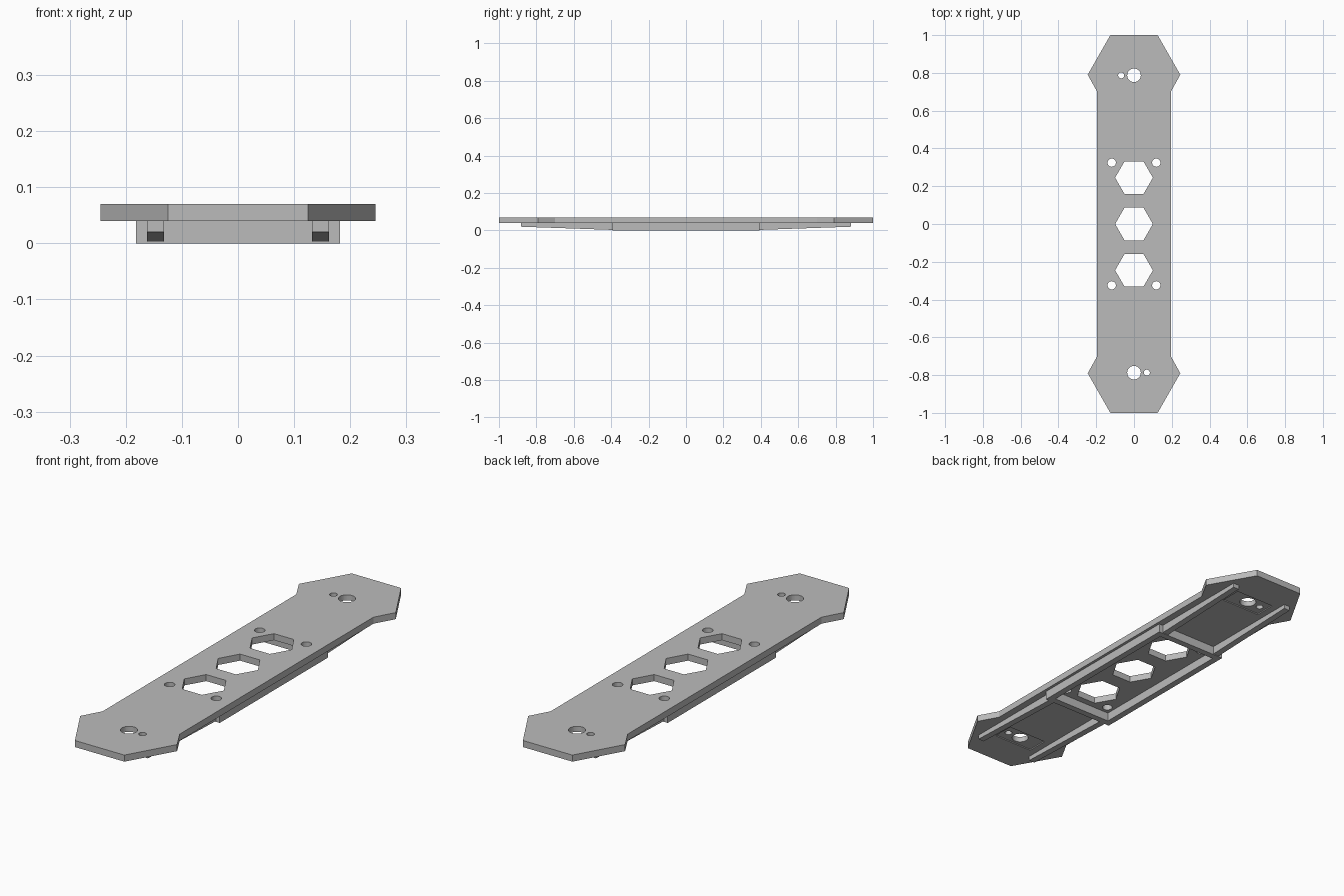
import bpy
import bmesh
from math import cos, sin, pi

cube = bpy.data.objects.get("Cube")
if cube:
    bpy.data.objects.remove(cube, do_unlink=True)

grey = bpy.data.materials.new("light grey")
grey.use_nodes = True
colour = (0.5, 0.5, 0.5, 1)
grey.diffuse_color = colour
grey.node_tree.nodes["Principled BSDF"].inputs["Base Color"].default_value = colour

BOTTOM, TOP = 0.04, 0.07


def prism(name, points, offset):
    """Sweep a flat polygon of 3D points along an offset."""
    bm = bmesh.new()
    face = bm.faces.new([bm.verts.new(p) for p in points])
    swept = bmesh.ops.extrude_face_region(bm, geom=[face])["geom"]
    bmesh.ops.translate(bm, vec=offset, verts=[v for v in swept if isinstance(v, bmesh.types.BMVert)])
    bmesh.ops.recalc_face_normals(bm, faces=bm.faces)
    mesh = bpy.data.meshes.new(name)
    bm.to_mesh(mesh)
    bm.free()
    mesh.materials.append(grey)
    obj = bpy.data.objects.new(name, mesh)
    bpy.context.collection.objects.link(obj)
    return obj


def box(name, x0, x1, y0, y1, z0, z1):
    return prism(name, [(x0, y0, z0), (x1, y0, z0), (x1, y1, z0), (x0, y1, z0)], (0, 0, z1 - z0))


def hole(x, y, radius, sides):
    ring = [(x + radius * cos(2 * pi * i / sides), y + radius * sin(2 * pi * i / sides), 0)
            for i in range(sides)]
    return prism("hole_cutter", ring, (0, 0, 0.1))


# Flat plate with widened ends
quarter = [(0.195, 0.70), (0.245, 0.79), (0.125, 1.0)]
outline = quarter + [(-x, y) for x, y in reversed(quarter)]
outline += [(-x, -y) for x, y in outline]
plate = prism("plate", [(x, y, BOTTOM) for x, y in outline], (0, 0, TOP - BOTTOM))

# Hexagonal windows, screw holes, end holes and shallow pockets
cutters = [hole(0, y, 0.1, 6) for y in (-0.245, 0, 0.245)]
cutters += [hole(x, y, 0.022, 24) for x in (-0.118, 0.118) for y in (-0.325, 0.325)]
for s in (-1, 1):
    cutters.append(box("pocket_cutter", -0.1, 0.1, s * 0.787 - 0.05, s * 0.787 + 0.05,
                       BOTTOM - 0.02, BOTTOM + 0.005))
    cutters.append(hole(0, s * 0.787, 0.036, 32))
    cutters.append(hole(-s * 0.068, s * 0.787, 0.016, 20))

bpy.context.view_layer.objects.active = plate
for cutter in cutters:
    mod = plate.modifiers.new("cut", "BOOLEAN")
    mod.operation = "DIFFERENCE"
    mod.solver = "EXACT"
    mod.object = cutter
    bpy.ops.object.modifier_apply(modifier=mod.name)
    bpy.data.objects.remove(cutter, do_unlink=True)

# Underside frame and tapered rails
for s, side in ((1, "left"), (-1, "right")):
    box(side + "_frame_wall", *sorted((s * 0.152, s * 0.182)), -0.392, 0.392, 0, BOTTOM)
    for e, end in ((-1, "front"), (1, "back")):
        profile = [(0.392, BOTTOM), (0.882, BOTTOM), (0.882, 0.02), (0.392, 0.003)]
        prism(f"{end}_{side}_rail", [(s * 0.132, e * y, z) for y, z in profile], (s * 0.03, 0, 0))
for e, end in ((-1, "front"), (1, "back")):
    box(end + "_frame_bar", -0.152, 0.152, *sorted((e * 0.362, e * 0.392)), 0, BOTTOM)
